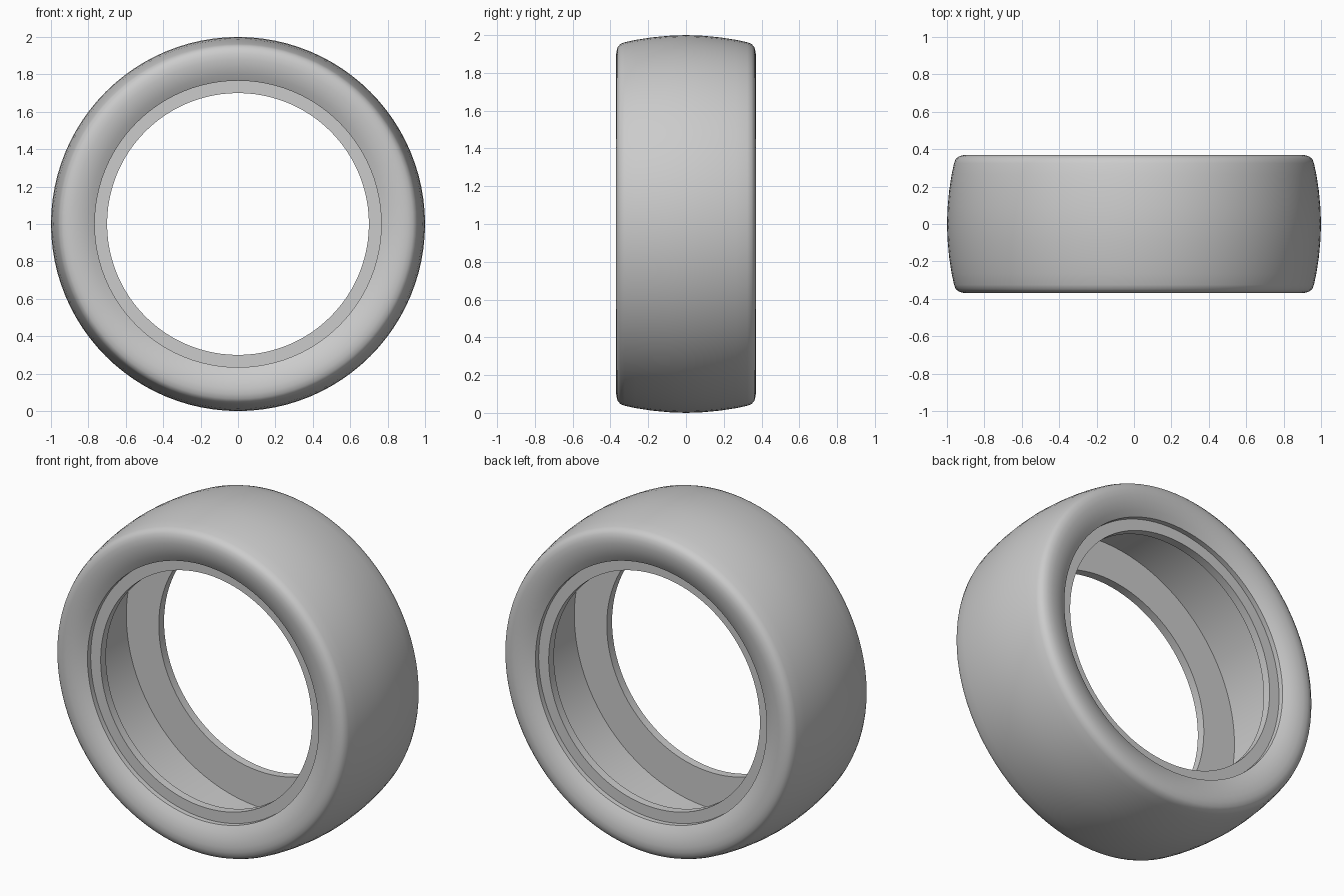
import bpy, bmesh, math

if "Cube" in bpy.data.objects:
    bpy.data.objects.remove(bpy.data.objects["Cube"])

# single flat grey
grey = bpy.data.materials.new("light grey rubber")
grey.diffuse_color = (0.6, 0.6, 0.6, 1)
grey.use_nodes = True
grey.node_tree.nodes["Principled BSDF"].inputs["Base Color"].default_value = grey.diffuse_color

SEGMENTS = 96
# half cross-section (radius, y): tread crown -> shoulder -> sidewall -> bead -> hollow
half = [(1.0, 0.0), (0.9965, 0.09), (0.988, 0.18), (0.975, 0.265), (0.962, 0.325),
        (0.953, 0.348), (0.935, 0.362), (0.91, 0.369), (0.88, 0.37), (0.84, 0.363),
        (0.80, 0.349), (0.766, 0.33),
        (0.766, 0.30), (0.70, 0.30), (0.70, 0.25), (0.915, 0.25)]
profile = half + [(r, -y) for r, y in reversed(half[1:])]

# tyre: closed profile revolved round the y axis
bm = bmesh.new()
rings = []
for i in range(SEGMENTS):
    a = 2 * math.pi * i / SEGMENTS
    rings.append([bm.verts.new((r * math.cos(a), y, 1 + r * math.sin(a))) for r, y in profile])
n = len(profile)
for i in range(SEGMENTS):
    p, q = rings[i], rings[(i + 1) % SEGMENTS]
    for j in range(n):
        k = (j + 1) % n
        bm.faces.new((p[j], p[k], q[k], q[j]))
bmesh.ops.recalc_face_normals(bm, faces=bm.faces)
mesh = bpy.data.meshes.new("tyre")
bm.to_mesh(mesh)
bm.free()
mesh.materials.append(grey)
tyre = bpy.data.objects.new("tyre", mesh)
bpy.context.collection.objects.link(tyre)
bpy.context.view_layer.objects.active = tyre
tyre.select_set(True)
bpy.ops.object.shade_smooth_by_angle(angle=math.radians(40))
